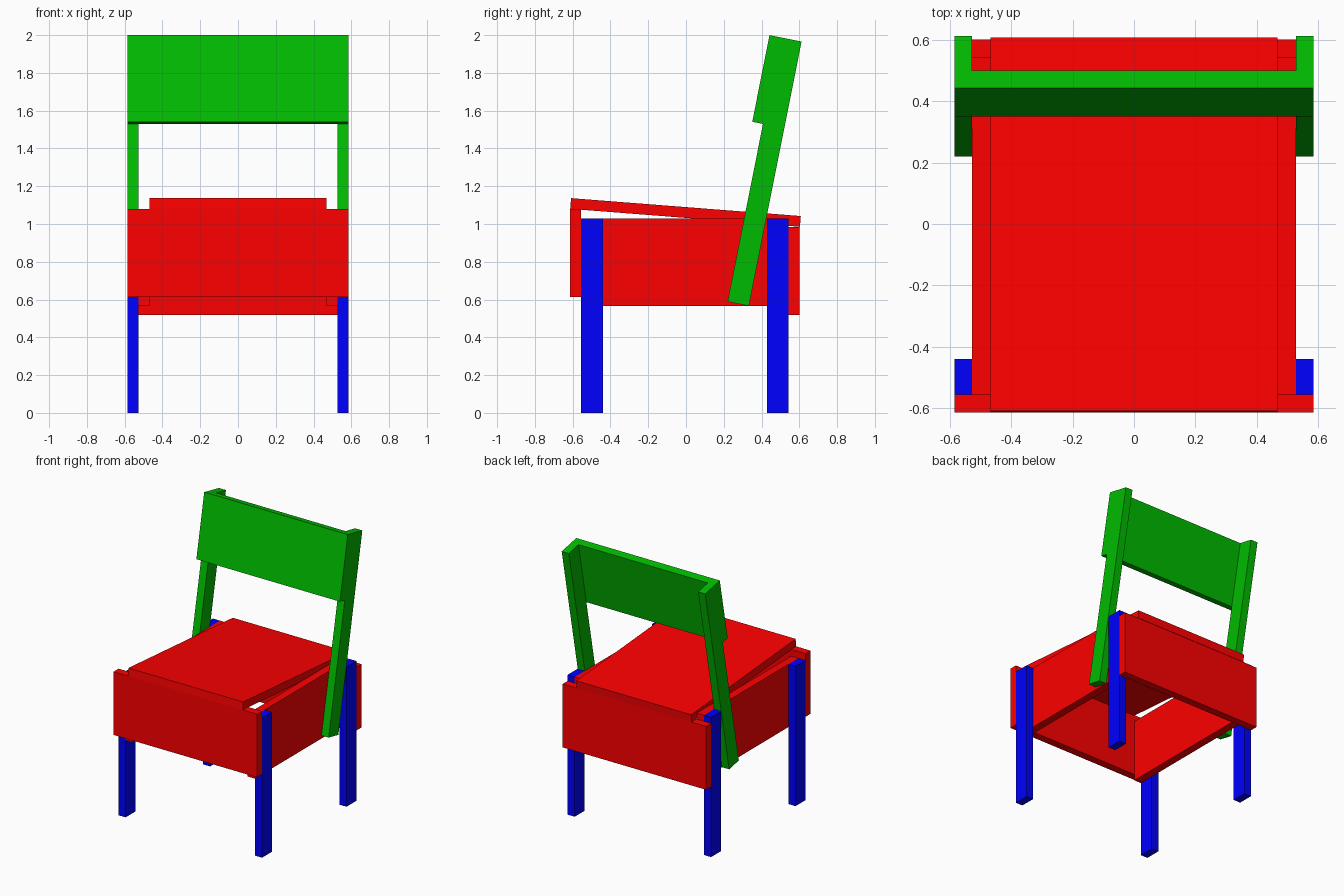
import bpy
import bmesh
from math import sin, cos, radians
from mathutils import Vector

if "Cube" in bpy.data.objects:
    bpy.data.objects.remove(bpy.data.objects["Cube"])


def material(name, color):
    mat = bpy.data.materials.new(name)
    mat.diffuse_color = (*color, 1)
    mat.use_nodes = True
    mat.node_tree.nodes["Principled BSDF"].inputs["Base Color"].default_value = mat.diffuse_color
    return mat


RED = material("red paint", (1, 0, 0))
GREEN = material("green paint", (0, 0.5, 0))
BLUE = material("blue paint", (0, 0, 1))


def plank(name, mat, x0, x1, corner, width, height, lean=0.0):
    """Box from x0 to x1; its side rectangle starts at corner (y, z), turned by lean degrees."""
    a = radians(lean)
    u = Vector((0, cos(a), -sin(a))) * width
    v = Vector((0, sin(a), cos(a))) * height
    p = Vector((0, *corner))
    bm = bmesh.new()
    face = bm.faces.new([bm.verts.new(q + Vector((x0, 0, 0))) for q in (p, p + u, p + u + v, p + v)])
    ext = bmesh.ops.extrude_face_region(bm, geom=[face])
    verts = [g for g in ext["geom"] if isinstance(g, bmesh.types.BMVert)]
    bmesh.ops.translate(bm, verts=verts, vec=(x1 - x0, 0, 0))
    bmesh.ops.recalc_face_normals(bm, faces=bm.faces)
    mesh = bpy.data.meshes.new(name)
    bm.to_mesh(mesh)
    bm.free()
    mesh.materials.append(mat)
    obj = bpy.data.objects.new(name, mesh)
    bpy.context.collection.objects.link(obj)
    return obj


HALF = 0.585    # half overall width
INNER = 0.527   # inner face of legs and posts
SEAT = 0.468    # half seat width
BOARD = 0.058   # board thickness
LEAN = 11.28    # backrest angle
POST = (0.22, 0.589)  # lower front corner of the back posts
POST_LENGTH = 1.427
REST_HEIGHT = 0.468

# Legs, side panels and leaning back posts, one set per side
for side, s in (("left", -1), ("right", 1)):
    plank(f"front_leg_{side}", BLUE, s * INNER, s * HALF, (-0.555, 0), 0.115, 1.03)
    plank(f"back_leg_{side}", BLUE, s * INNER, s * HALF, (0.428, 0), 0.115, 1.03)
    plank(f"side_panel_{side}", RED, s * SEAT, s * INNER, (-0.555, 0.567), 1.098, 0.463)
    plank(f"back_post_{side}", GREEN, s * INNER, s * HALF, POST, 0.115, POST_LENGTH, LEAN)

# Front and back panels
plank("front_panel", RED, -HALF, HALF, (-0.613, 0.614), BOARD, 0.466)
plank("back_panel", RED, -HALF, HALF, (0.543, 0.518), BOARD, 0.467)

# Sloping seat board
plank("seat", RED, -SEAT, SEAT, (-0.613, 1.08), 1.22, 0.057, 4.45)

# Backrest board, flush with the top and front of the posts
a, rise = radians(LEAN), POST_LENGTH - REST_HEIGHT
rest = (POST[0] + rise * sin(a) - BOARD * cos(a), POST[1] + rise * cos(a) + BOARD * sin(a))
plank("backrest", GREEN, -HALF, HALF, rest, BOARD, REST_HEIGHT, LEAN)
